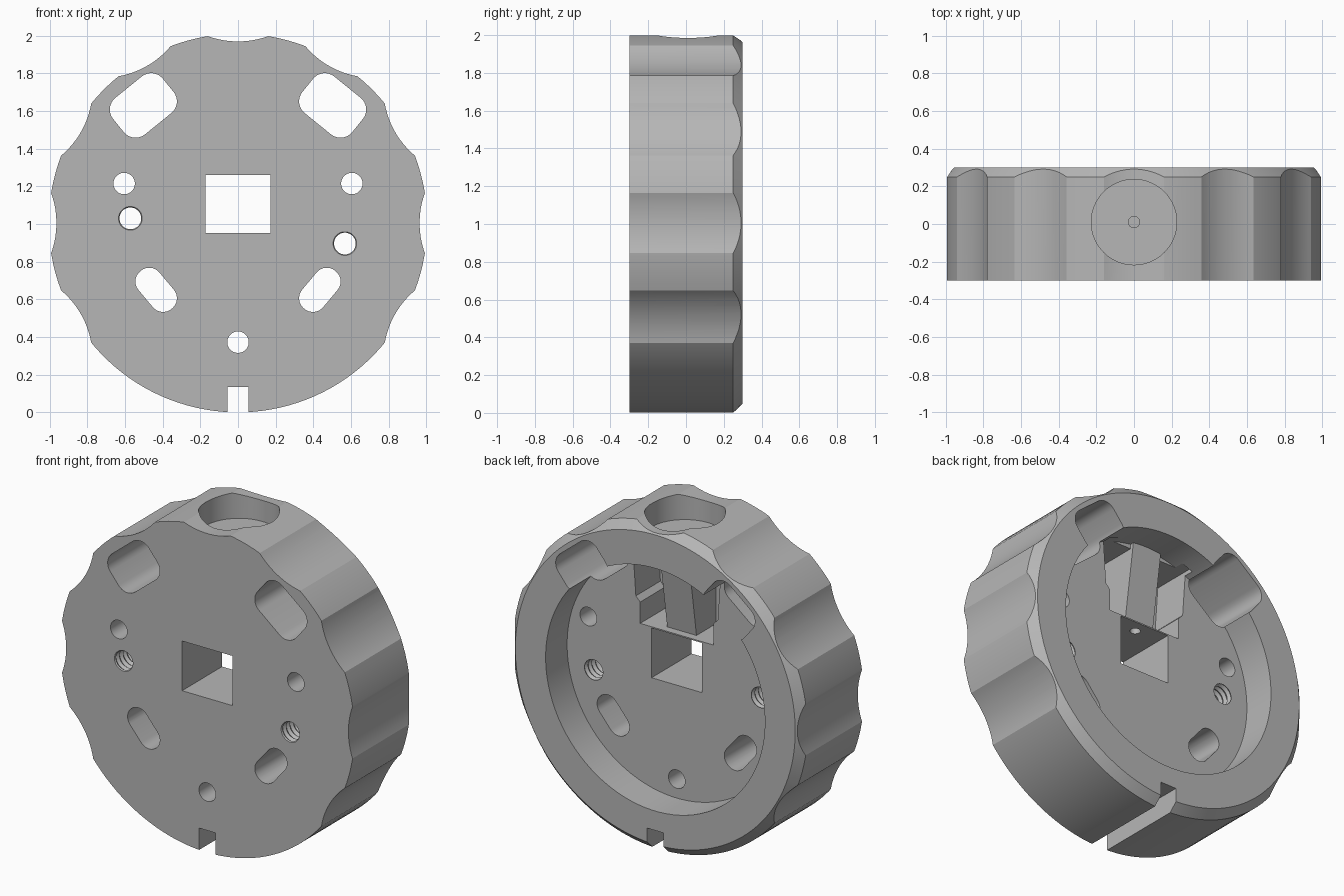
import bpy, bmesh
from math import pi, sin, cos, radians
from mathutils import Vector

if "Cube" in bpy.data.objects:
    bpy.data.objects.remove(bpy.data.objects["Cube"], do_unlink=True)

CZ = 1.005            # height of the wheel axis
R = 1.006             # outer radius
FRONT, BACK, FLOOR = -0.3, 0.3, 0.09

grey = bpy.data.materials.new("plain grey")
grey.use_nodes = True
grey.diffuse_color = (0.47, 0.47, 0.47, 1)
grey.node_tree.nodes["Principled BSDF"].inputs["Base Color"].default_value = (0.47, 0.47, 0.47, 1)


def loft(name, rings):
    """Closed solid through equal-length rings of points."""
    bm = bmesh.new()
    loops = [[bm.verts.new(p) for p in ring] for ring in rings]
    n = len(loops[0])
    for a, b in zip(loops, loops[1:]):
        for i in range(n):
            bm.faces.new((a[i], a[(i + 1) % n], b[(i + 1) % n], b[i]))
    bm.faces.new(loops[0])
    bm.faces.new(loops[-1])
    bmesh.ops.recalc_face_normals(bm, faces=bm.faces)
    mesh = bpy.data.meshes.new(name)
    bm.to_mesh(mesh)
    bm.free()
    mesh.materials.append(grey)
    ob = bpy.data.objects.new(name, mesh)
    bpy.context.collection.objects.link(ob)
    return ob


def lathe(name, profile, x=0, z=CZ, n=32):
    """Turned solid about a front-to-back axis; profile is (radius, y)."""
    turn = [2 * pi * (i + 0.5) / n for i in range(n)]
    return loft(name, [[(x + r * cos(a), y, z + r * sin(a)) for a in turn] for r, y in profile])


def prism(name, outline, y0=-0.4, y1=0.4):
    return loft(name, [[(x, y, z) for x, z in outline] for y in (y0, y1)])


def upright(name, r, z0, z1, y=0.01, n=48):
    turn = [2 * pi * i / n for i in range(n)]
    return loft(name, [[(r * cos(a), y + r * sin(a), z) for a in turn] for z in (z0, z1)])


def rounded(cx, cz, length, width, r, angle):
    """Outline of a turned rectangle with round corners."""
    pts = []
    for k, (sx, sz) in enumerate(((1, 1), (-1, 1), (-1, -1), (1, -1))):
        for j in range(9):
            a = pi / 2 * (k + j / 8)
            u = sx * (length / 2 - r) + r * cos(a)
            v = sz * (width / 2 - r) + r * sin(a)
            pts.append((cx + u * cos(angle) - v * sin(angle), cz + u * sin(angle) + v * cos(angle)))
    return pts


def box(x, z0, z1):
    return [(-x, z0), (x, z0), (x, z1), (-x, z1)]


def combine(tool, operation="DIFFERENCE"):
    """Apply one boolean to the wheel and remove the tool."""
    mod = wheel.modifiers.new("cut", "BOOLEAN")
    mod.operation, mod.solver, mod.object = operation, "EXACT", tool
    graph = bpy.context.evaluated_depsgraph_get()
    graph.update()
    mesh = bpy.data.meshes.new_from_object(wheel.evaluated_get(graph))
    wheel.modifiers.clear()
    wheel.data = mesh
    bpy.data.objects.remove(tool, do_unlink=True)


# Wheel body with a chamfered back edge
wheel = lathe("wheel_body", [(R, FRONT), (R, 0.25), (0.957, BACK)], n=128)

# Grip scallops around all but the bottom
for deg in range(-30, 211, 30):
    a = radians(deg)
    combine(lathe("scallop", [(0.47, -0.4), (0.47, 0.4)], 1.435 * cos(a), CZ + 1.435 * sin(a), 96))

# Round recess in the back
combine(lathe("recess", [(0.75, FLOOR), (0.75, 0.4)], n=96))

# Pocket above the square hole, with a sloping screw column in it
combine(prism("pocket", [(-0.25, 1.268), (0.25, 1.268), (0.25, 1.4), (0.28, 1.43),
                         (0.3, 1.72), (-0.3, 1.72), (-0.28, 1.43), (-0.25, 1.4)], -0.15, 0.15))
side = [(-0.17, 1.264), (0.04, 1.264), (0.12, 1.79), (-0.17, 1.79)]
combine(loft("column", [[(x, y, z) for y, z in side] for x in (-0.1, 0.1)]), "UNION")

# Square through hole and bottom notch
combine(prism("square", box(0.172, 0.953, 1.26)))
combine(prism("notch", box(0.055, -0.1, 0.135)))

# Mirrored slots and plain holes
for s in (-1, 1):
    combine(prism("upper_slot", rounded(s * 0.503, 1.63, 0.34, 0.25, 0.08, -s * radians(39))))
    combine(prism("lower_slot", rounded(s * 0.435, 0.65, 0.26, 0.145, 0.07, s * radians(50))))
    combine(lathe("side_hole", [(0.057, -0.4), (0.057, 0.4)], s * 0.605, 1.215))
combine(lathe("bottom_hole", [(0.057, -0.4), (0.057, 0.4)], 0, 0.372))

# Threaded holes
thread = [(0.058 if i % 2 else 0.07, -0.31 + 0.0177 * i) for i in range(25)]
for x, z in ((-0.572, 1.03), (0.568, 0.896)):
    combine(lathe("thread", thread, x, z, 24))

# Countersunk screw hole from the top
combine(upright("top_hole", 0.227, 1.84, 2.2, n=64))
combine(upright("screw_hole", 0.03, 1.1, 1.95, n=24))

# Smooth curved walls, keep real edges sharp
bpy.ops.object.select_all(action="DESELECT")
wheel.select_set(True)
bpy.context.view_layer.objects.active = wheel
bpy.ops.object.shade_smooth_by_angle(angle=radians(15))
